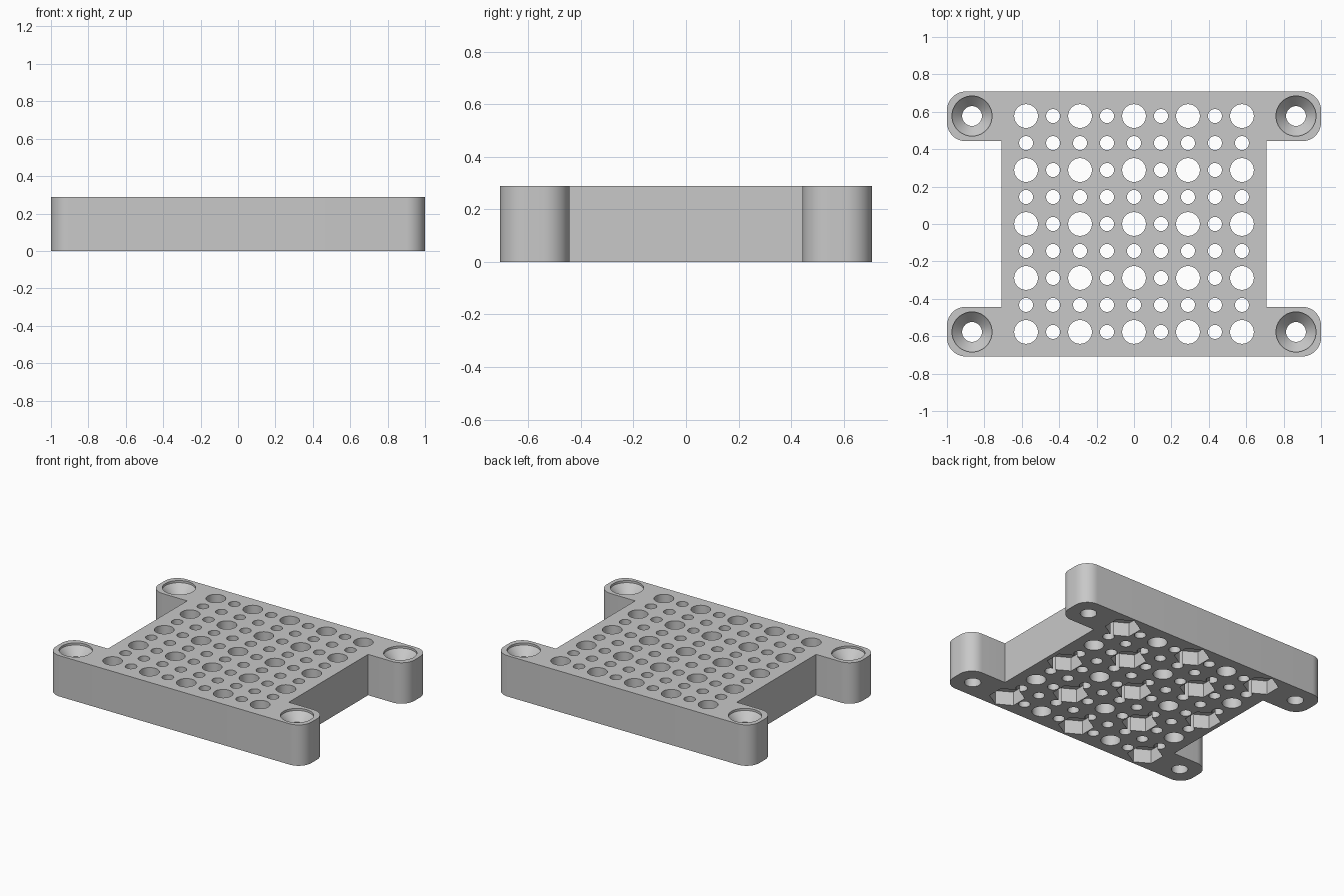
import bpy
import bmesh
from math import cos, sin, pi

cube = bpy.data.objects.get("Cube")
if cube:
    bpy.data.objects.remove(cube, do_unlink=True)

HEIGHT = 0.289
PITCH = 0.1443          # distance between neighbouring holes
HALF_Y = 0.708          # half depth of the plate
WAIST_X = 0.708         # half width between the ears
EAR_Y = 0.443           # inner edge of the ears
CORNER = 0.1            # ear corner radius

gray = bpy.data.materials.new("plain gray")
gray.use_nodes = True
gray.diffuse_color = (0.58, 0.58, 0.58, 1)
gray.node_tree.nodes["Principled BSDF"].inputs["Base Color"].default_value = (0.58, 0.58, 0.58, 1)


def finish(bm, name):
    bmesh.ops.recalc_face_normals(bm, faces=bm.faces)
    mesh = bpy.data.meshes.new(name)
    bm.to_mesh(mesh)
    bm.free()
    mesh.materials.append(gray)
    obj = bpy.data.objects.new(name, mesh)
    bpy.context.collection.objects.link(obj)
    return obj


def turned(bm, x, y, profile, sides=40, start=0.0):
    """Closed solid from (radius, z) rings stacked at x, y."""
    rings = []
    for r, z in profile:
        angles = [start + 2 * pi * i / sides for i in range(sides)]
        rings.append([bm.verts.new((x + r * cos(a), y + r * sin(a), z)) for a in angles])
    for low, high in zip(rings, rings[1:]):
        for i in range(sides):
            j = (i + 1) % sides
            bm.faces.new((low[i], low[j], high[j], high[i]))
    bm.faces.new(rings[0][::-1])
    bm.faces.new(rings[-1])


# Plate outline: one quarter, mirrored around to the other three
def arc(cx, cy, a0, a1, steps=12):
    return [(cx + CORNER * cos(a0 + (a1 - a0) * i / steps),
             cy + CORNER * sin(a0 + (a1 - a0) * i / steps)) for i in range(steps + 1)]


quarter = [(WAIST_X, EAR_Y)]
quarter += arc(1 - CORNER, EAR_Y + CORNER, -pi / 2, 0)
quarter += arc(1 - CORNER, HALF_Y - CORNER, 0, pi / 2)
half = quarter + [(-x, y) for x, y in reversed(quarter)]
outline = half + [(x, -y) for x, y in reversed(half)]

bm = bmesh.new()
base = bm.faces.new([bm.verts.new((x, y, 0)) for x, y in outline])
top = bmesh.ops.extrude_face_region(bm, geom=[base])
bmesh.ops.translate(bm, vec=(0, 0, HEIGHT),
                    verts=[v for v in top["geom"] if isinstance(v, bmesh.types.BMVert)])
plate = finish(bm, "mounting_plate")

# Through holes: wide ones on every second row and column, narrow ones between
bm = bmesh.new()
for i in range(-4, 5):
    for j in range(-4, 5):
        radius = 0.0635 if i % 2 == 0 and j % 2 == 0 else 0.0375
        turned(bm, i * PITCH, j * PITCH, [(radius, -0.05), (radius, HEIGHT + 0.05)])

# Countersunk screw holes in the four ears
for sx in (-1, 1):
    for sy in (-1, 1):
        turned(bm, sx * 0.866, sy * 4 * PITCH,
               [(0.053, -0.05), (0.053, HEIGHT - 0.072), (0.107, HEIGHT - 0.015),
                (0.107, HEIGHT + 0.05)], 48)
holes = finish(bm, "hole_cutter")

# Hexagonal nut pockets underneath, in a checkerboard of the wide holes
bm = bmesh.new()
for i in range(-2, 3):
    for j in range(-2, 3):
        if (i + j) % 2 == 0:
            turned(bm, 2 * i * PITCH, 2 * j * PITCH, [(0.115, -0.05), (0.115, 0.098)], 6, pi / 6)
pockets = finish(bm, "pocket_cutter")

# Cut everything out of the plate
bpy.ops.object.select_all(action="DESELECT")
plate.select_set(True)
bpy.context.view_layer.objects.active = plate
for cutter in (holes, pockets):
    cutter.hide_render = True
    mod = plate.modifiers.new(cutter.name, "BOOLEAN")
    mod.operation = "DIFFERENCE"
    mod.solver = "EXACT"
    mod.object = cutter
    bpy.ops.object.modifier_apply(modifier=mod.name)
    bpy.data.objects.remove(cutter, do_unlink=True)

bpy.ops.object.shade_smooth_by_angle(angle=pi / 6)
